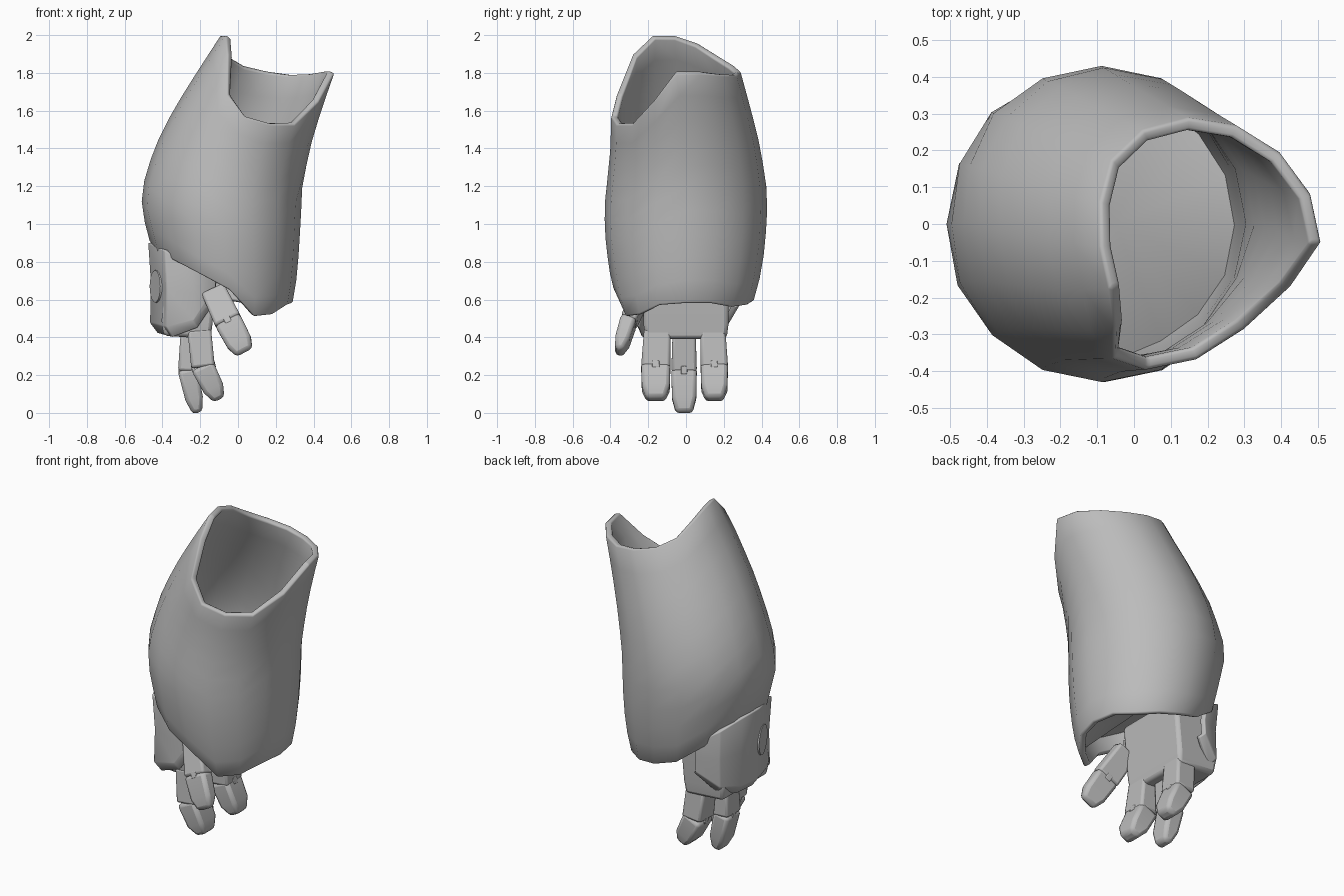
import bpy, bmesh, math
from mathutils import Vector

if "Cube" in bpy.data.objects:
    bpy.data.objects.remove(bpy.data.objects["Cube"])

GREY = (0.5, 0.5, 0.5, 1)
grey = bpy.data.materials.new("plain_grey")
grey.use_nodes = True
grey.diffuse_color = GREY
grey.node_tree.nodes["Principled BSDF"].inputs["Base Color"].default_value = GREY


def finish(name, bm, thickness=0, bevel=0, angle=40):
    """Turn a bmesh into a named, shaded object."""
    bmesh.ops.recalc_face_normals(bm, faces=bm.faces)
    mesh = bpy.data.meshes.new(name)
    bm.to_mesh(mesh)
    bm.free()
    mesh.materials.append(grey)
    ob = bpy.data.objects.new(name, mesh)
    bpy.context.collection.objects.link(ob)
    bpy.ops.object.select_all(action='DESELECT')
    ob.select_set(True)
    bpy.context.view_layer.objects.active = ob
    bpy.ops.object.shade_smooth_by_angle(angle=math.radians(angle))
    if thickness:
        solid = ob.modifiers.new("wall", 'SOLIDIFY')
        solid.thickness = thickness
        solid.offset = -1
        solid.use_even_offset = True
    if bevel:
        bev = ob.modifiers.new("soft_edges", 'BEVEL')
        bev.width = bevel
        bev.segments = 2
        bev.limit_method = 'ANGLE'
        bev.angle_limit = math.radians(35)
    return ob


def loft(bm, rings, closed=True):
    rows = [[bm.verts.new(p) for p in ring] for ring in rings]
    count = len(rows[0])
    for low, high in zip(rows, rows[1:]):
        for i in range(count if closed else count - 1):
            j = (i + 1) % count
            bm.faces.new((low[i], low[j], high[j], high[i]))
    return rows


def interpolate(table, t):
    for a, b in zip(table, table[1:]):
        if t <= b[0]:
            f = max(0, (t - a[0]) / (b[0] - a[0]))
            return [p + (q - p) * f for p, q in zip(a[1:], b[1:])]
    return table[-1][1:]


# Forearm shell: height, then its extents in -x, +x, -y, +y
PROFILE = [(.5, -.30, .26, -.34, .33), (.6, -.37, .295, -.37, .36),
           (.75, -.43, .315, -.405, .40), (.9, -.465, .325, -.425, .42),
           (1.08, -.512, .335, -.433, .43), (1.2, -.505, .34, -.42, .425),
           (1.4, -.445, .38, -.4, .395), (1.6, -.345, .44, -.395, .345),
           (1.8, -.22, .51, -.39, .29), (2, -.09, .56, -.36, .24)]
# Rim and lower edge heights around the shell, anticlockwise from +x
TOP = [1.8, 1.8, 1.79, 1.79, 1.81, 1.84, 1.89, 1.96,
       2, 2, 1.9, 1.69, 1.57, 1.53, 1.53, 1.65]
BOTTOM = [.58, .58, .56, .57, .59, .63, .74, .84,
          .9, .85, .8, .73, .65, .51, .52, .57]
ROWS = 10


def shell_point(i, t, lift=0, scale=1):
    a = math.tau * i / len(TOP)
    low = BOTTOM[i] + lift
    z = low + (TOP[i] - low) * t
    x0, x1, y0, y1 = interpolate(PROFILE, z)
    return Vector(((x0 + x1) / 2 + (x1 - x0) / 2 * scale * math.cos(a),
                   (y0 + y1) / 2 + (y1 - y0) / 2 * scale * math.sin(a), z))


columns = range(len(TOP))
bm = bmesh.new()
loft(bm, [[shell_point(i, r / ROWS) for i in columns] for r in range(ROWS + 1)])
finish("forearm_shell", bm, thickness=.035, bevel=.01, angle=60)

# Floor inside the shell, following the lower edge
bm = bmesh.new()
ring = [bm.verts.new(shell_point(i, 0, .12, .95)) for i in columns]
centre = bm.verts.new((-.05, 0, .78))
for i in columns:
    bm.faces.new((ring[i - 1], ring[i], centre))
finish("wrist_floor", bm, angle=60)

# Back-of-hand plate: x, y, lower height, upper height along its bend
PLATE = [(-.12, -.24, .61, .72), (-.24, -.28, .45, .78), (-.39, -.26, .40, .86),
         (-.475, -.02, .42, .9), (-.46, .12, .42, .89), (-.4, .24, .45, .84),
         (-.27, .3, .56, .76)]
bm = bmesh.new()
loft(bm, [[(x * k, y * k, lo + (hi - lo) * f) for x, y, lo, hi in PLATE]
          for f, k in ((0, .89), (.12, .98), (.55, .97), (1, 1))], closed=False)
plate = finish("hand_plate", bm, thickness=.03, bevel=.006, angle=40)
# Make sure the wall grows inwards
side = plate.data.polygons[2]
if side.normal.dot(Vector((side.center.x, side.center.y, 0))) < 0:
    plate.data.flip_normals()

# Round badge on the plate
bm = bmesh.new()
bmesh.ops.create_cone(bm, cap_ends=True, segments=20, radius1=.09, radius2=.085, depth=.016)
badge = finish("plate_disc", bm)
out = Vector((-.94, -.33, 0))
badge.rotation_euler = out.to_track_quat('Z', 'Y').to_euler()
badge.location = (-.432, -.105, .67)


def block(name, sections, side, bevel=.015):
    """Rectangular sections (centre, width along side, depth) joined in a row."""
    pts = [Vector(s[0]) for s in sections]
    side = Vector(side)
    axis = (pts[-1] - pts[0]).normalized()
    side = (side - axis * side.dot(axis)).normalized()
    depth = axis.cross(side)
    bm = bmesh.new()
    rows = loft(bm, [[p + side * w / 2 * u + depth * d / 2 * v
                      for u, v in ((-1, -1), (1, -1), (1, 1), (-1, 1))]
                     for p, (_, w, d) in zip(pts, sections)])
    bm.faces.new(rows[0])
    bm.faces.new(rows[-1])
    return finish(name, bm, bevel=bevel)


def digit(name, base, joint, tip, side, width, depth):
    """Two-part digit with a small hinge on the joint."""
    base, joint, tip = Vector(base), Vector(joint), Vector(tip)
    block(name + "_upper", [(base, width * .9, depth), (joint, width, depth)], side)
    block(name + "_tip", [(joint.lerp(tip, -.06), width, depth),
                          (joint.lerp(tip, .65), width * .95, depth * .9),
                          (tip, width * .65, depth * .5)], side, .02)
    block(name + "_hinge", [(joint.lerp(base, .12), width * .25, depth * 1.02),
                            (joint.lerp(tip, .08), width * .25, depth * 1.02)], side, .004)


# Palm
block("palm", [((-.27, 0, .40), .43, .25), ((-.27, 0, .48), .45, .27),
               ((-.24, 0, .8), .45, .27)], (0, 1, 0), .02)

# Fingers and thumb
for name, y, width in (("front_finger", -.16, .155), ("back_finger", .15, .145)):
    digit(name, (-.205, y * .95, .44), (-.185, y, .24), (-.1, y, .07), (0, 1, 0), width, .125)
digit("middle_finger", (-.25, -.01, .44), (-.265, -.01, .22), (-.215, -.01, 0),
      (0, 1, 0), .135, .105)
digit("thumb", (-.13, -.22, .65), (-.05, -.305, .48), (.035, -.355, .32),
      (1, 0, .5), .145, .085)
